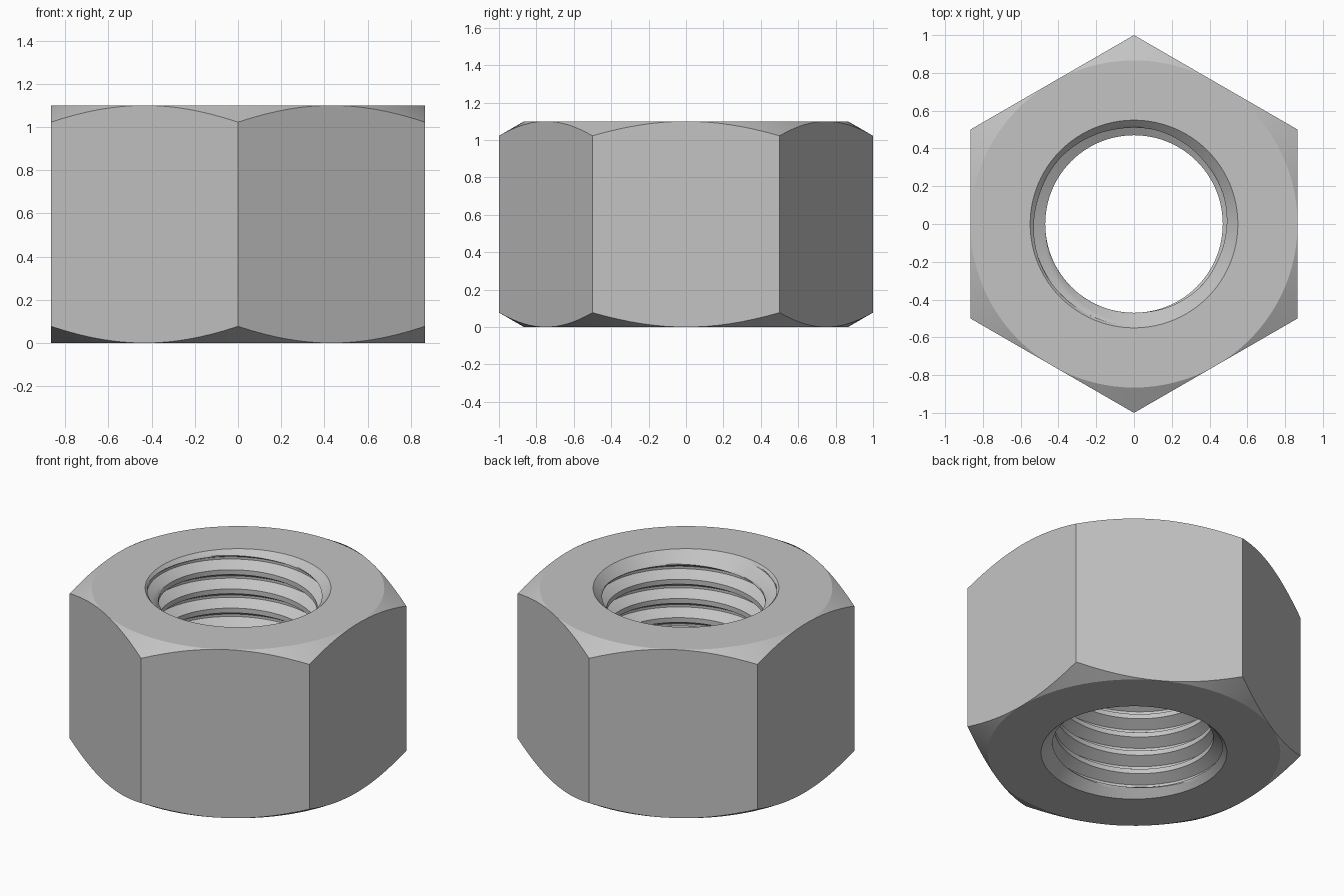
import bpy
import bmesh
from math import cos, sin, pi, tan, radians

cube = bpy.data.objects.get("Cube")
if cube:
    bpy.data.objects.remove(cube)

HEIGHT = 1.10
APOTHEM = cos(pi / 6)      # half the width across flats
RIM = 0.55                 # radius of the countersunk bore mouth
MINOR, MAJOR = 0.47, 0.537
PITCH = 0.125
ROOT_Z = 0.877             # height of a groove root at angle zero
COLS = 96
ROWS = 16                  # rows per thread turn: crest 4, flank 5, root 2, flank 5

steel = bpy.data.materials.new("steel grey")
steel.use_nodes = True
steel.diffuse_color = (0.55, 0.55, 0.55, 1)
steel.node_tree.nodes["Principled BSDF"].inputs["Base Color"].default_value = steel.diffuse_color

bm = bmesh.new()


def point(angle, radius, z):
    return bm.verts.new((radius * cos(angle), radius * sin(angle), z))


def hex_radius(angle):
    """Distance to the hexagon outline, with corners on the y axis."""
    return APOTHEM / cos((angle + pi / 6) % (pi / 3) - pi / 6)


def thread_radius(row):
    """Trapezoid thread with 60 degree flanks; the root is centred on row 0."""
    distance = min(row % ROWS, ROWS - row % ROWS)
    blend = min(max((distance - 1) / 5, 0), 1)
    return MAJOR + (MINOR - MAJOR) * blend


def quad(*verts):
    bm.faces.new(verts)


# Hexagonal body: end faces, conical corner chamfers and flat sides
rings = []
for col in range(COLS):
    a = 2 * pi * col / COLS
    r = hex_radius(a)
    drop = (r - APOTHEM) * tan(radians(30))
    outline = [(RIM, 0), (APOTHEM, 0), (r, drop),
               (r, HEIGHT - drop), (APOTHEM, HEIGHT), (RIM, HEIGHT)]
    rings.append([point(a, *p) for p in outline])
for col in range(COLS):
    here, there = rings[col], rings[(col + 1) % COLS]
    for k in range(5):
        quad(here[k], there[k], there[k + 1], here[k + 1])

# Threaded bore: right-hand helix, opened out by a countersink at each end
first = -ROWS * 9
count = ROWS * 12
columns = []
for col in range(COLS):
    a = 2 * pi * col / COLS
    column = []
    for row in range(first, first + count):
        z = ROOT_Z + PITCH * (row / ROWS + col / COLS)
        z = min(max(z, 0), HEIGHT)
        countersink = RIM - min(z, HEIGHT - z)
        column.append(point(a, max(thread_radius(row), countersink), z))
    columns.append(column)
for col in range(COLS):
    last = col == COLS - 1
    here, there = columns[col], columns[(col + 1) % COLS]
    shift = ROWS if last else 0     # one turn climbs by one pitch
    for k in range(count - 1 - shift):
        quad(here[k], here[k + 1], there[k + 1 + shift], there[k + shift])

# Weld the rows that collapse onto the end rims and the side centre lines
bmesh.ops.remove_doubles(bm, verts=bm.verts[:], dist=0.0001)
bmesh.ops.dissolve_degenerate(bm, edges=bm.edges[:], dist=0.0001)
bmesh.ops.recalc_face_normals(bm, faces=bm.faces[:])

mesh = bpy.data.meshes.new("hex_nut")
bm.to_mesh(mesh)
bm.free()
mesh.materials.append(steel)
nut = bpy.data.objects.new("hex_nut", mesh)
bpy.context.collection.objects.link(nut)
bpy.context.view_layer.objects.active = nut
nut.select_set(True)
bpy.ops.object.shade_smooth_by_angle(angle=radians(25))
